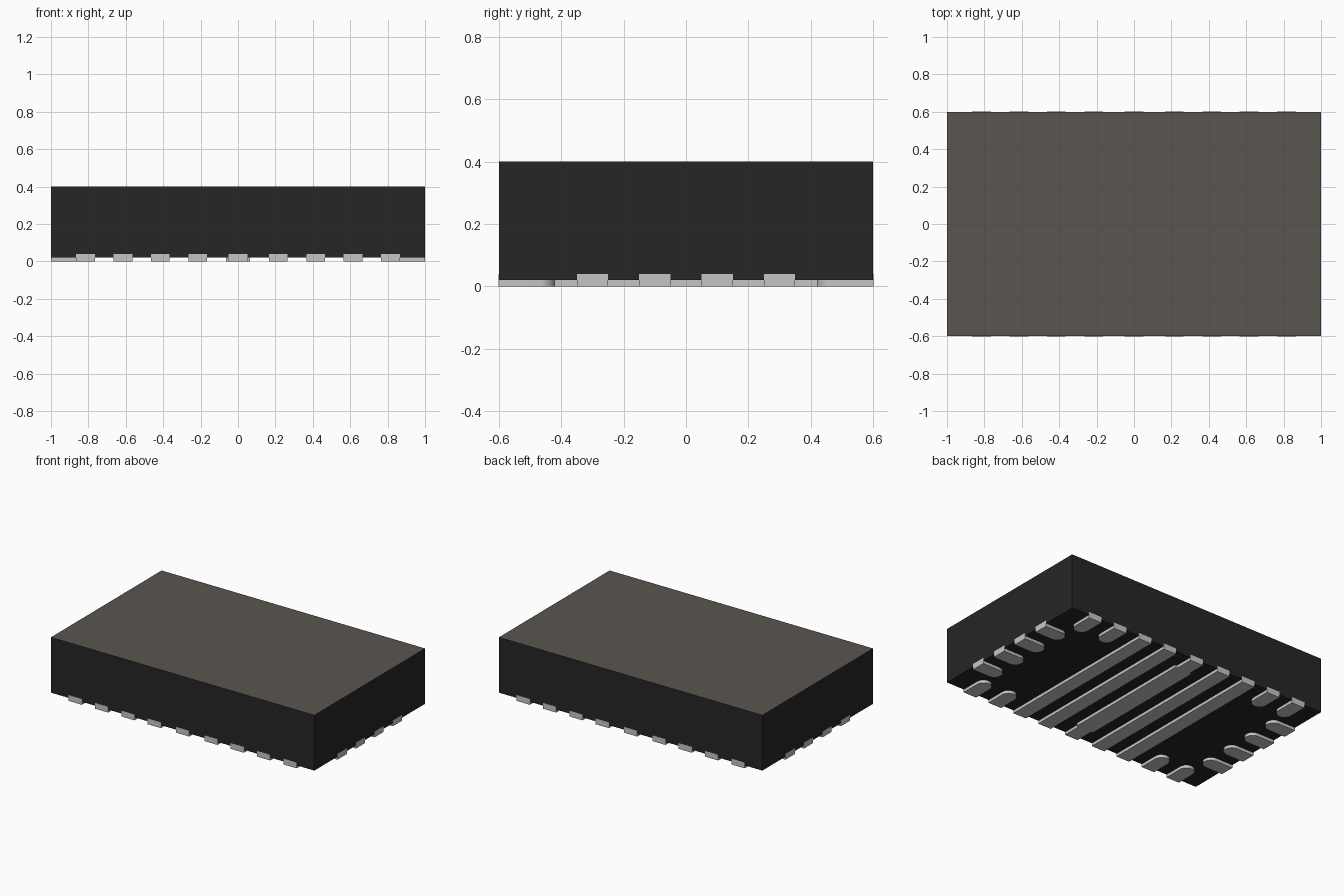
import bpy, bmesh, math

cube = bpy.data.objects.get("Cube")
if cube:
    bpy.data.objects.remove(cube, do_unlink=True)


def make_material(name, colour, roughness=0.6):
    mat = bpy.data.materials.new(name)
    mat.use_nodes = True
    mat.diffuse_color = (*colour, 1)
    shader = mat.node_tree.nodes["Principled BSDF"]
    shader.inputs["Base Color"].default_value = (*colour, 1)
    shader.inputs["Roughness"].default_value = roughness
    return mat


black = make_material("black plastic", (0.019, 0.019, 0.019))
brown = make_material("brown grey top", (0.102, 0.092, 0.08))
metal = make_material("pale grey metal", (0.56, 0.56, 0.56))

HALF_X, HALF_Y = 1.0, 0.6
BODY_LOW, BODY_TOP, PAD_TOP = 0.02, 0.4, 0.04
PAD_HALF, PAD_LENGTH = 0.05, 0.18
PROUD = 0.001    # keeps pad ends just outside the body walls


def make_prism(name, outline, low, high, materials):
    """Extrude a flat outline between two heights."""
    bm = bmesh.new()
    base = bm.faces.new([bm.verts.new((x, y, low)) for x, y in outline])
    result = bmesh.ops.extrude_face_region(bm, geom=[base])
    top = [v for v in result["geom"] if isinstance(v, bmesh.types.BMVert)]
    bmesh.ops.translate(bm, verts=top, vec=(0, 0, high - low))
    bmesh.ops.recalc_face_normals(bm, faces=bm.faces)
    mesh = bpy.data.meshes.new(name)
    bm.to_mesh(mesh)
    bm.free()
    for mat in materials:
        mesh.materials.append(mat)
    obj = bpy.data.objects.new(name, mesh)
    bpy.context.collection.objects.link(obj)
    return obj


def rectangle(hx, hy):
    return [(-hx, -hy), (hx, -hy), (hx, hy), (-hx, hy)]


def smooth(obj):
    bpy.ops.object.select_all(action="DESELECT")
    obj.select_set(True)
    bpy.context.view_layer.objects.active = obj
    bpy.ops.object.shade_smooth_by_angle(angle=math.radians(35))


def round_pad(name, offset, edge, angle):
    """Pad with a rounded inner end, turned about z to reach its wall."""
    centre = -edge + PAD_LENGTH - PAD_HALF
    points = [(-PAD_HALF, -edge - PROUD), (PAD_HALF, -edge - PROUD)]
    for i in range(17):
        a = math.pi * i / 16
        points.append((PAD_HALF * math.cos(a), centre + PAD_HALF * math.sin(a)))
    c, s = round(math.cos(angle)), round(math.sin(angle))
    outline = [((x + offset) * c - y * s, (x + offset) * s + y * c) for x, y in points]
    smooth(make_prism(name, outline, 0, PAD_TOP, [metal]))


# Moulded body with a differently coloured top face
body = make_prism("body", rectangle(HALF_X, HALF_Y), BODY_LOW, BODY_TOP, [black, brown])
for face in body.data.polygons:
    face.material_index = int(face.normal.z > 0.5)

# Short pads near the corners of the front and back
for wall, angle in (("front", 0), ("back", math.pi)):
    for x in (-0.815, -0.615, 0.615, 0.815):
        round_pad(wall + "_pad", x, HALF_Y, angle)

# Short pads along both ends
for wall, angle in (("left", math.pi / 2), ("right", -math.pi / 2)):
    for i in range(4):
        round_pad(wall + "_pad", -0.3 + 0.2 * i, HALF_X, angle)

# Long contact bars running from front to back
for x in (-0.415, -0.215, 0, 0.215, 0.415):
    bar = make_prism("long_bar", rectangle(PAD_HALF, HALF_Y + PROUD), 0, PAD_TOP, [metal])
    bar.location.x = x

# Wider middle section of the centre bar, as slim strips on both sides
for side in (-1, 1):
    strip = make_prism("centre_bar_strip", rectangle(0.0075, 0.47), 0, PAD_TOP, [metal])
    strip.location.x = side * (PAD_HALF + 0.0075)
